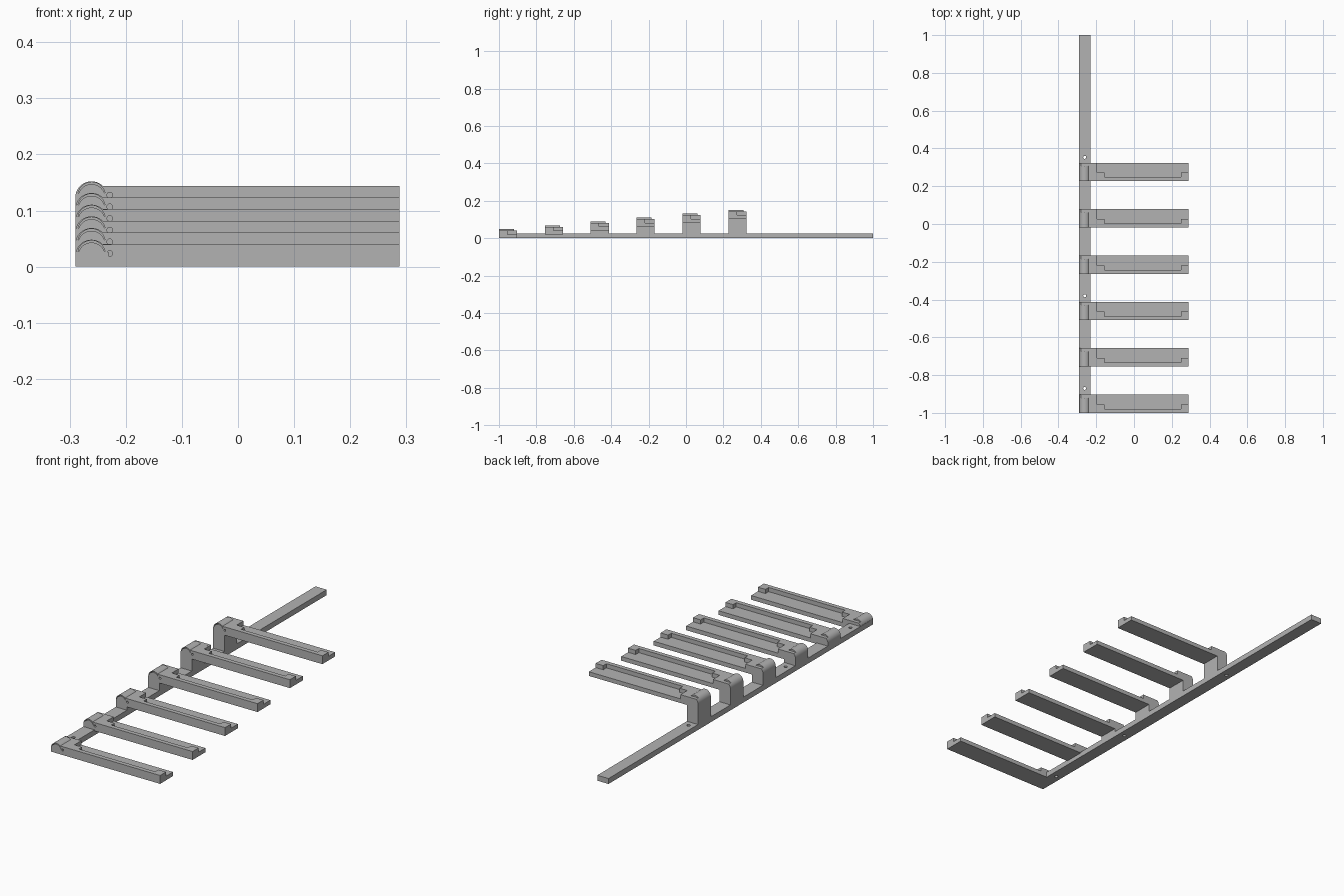
import bpy, bmesh, math
from mathutils import Vector

old = bpy.data.objects.get("Cube")
if old:
    bpy.data.objects.remove(old, do_unlink=True)

grey = bpy.data.materials.new("plain_grey")
grey.use_nodes = True
colour = (0.45, 0.45, 0.45, 1)
grey.diffuse_color = colour
grey.node_tree.nodes["Principled BSDF"].inputs["Base Color"].default_value = colour

LEFT, NECK, BLOCK, END = -0.29, -0.231, -0.197, 0.288   # x stations
DEPTH, STEP_Y, STEP_Z = 0.097, 0.2453, 0.0208
BAR_H, PLATE_H, RIM_H = 0.026, 0.02, 0.04
HUMP_X, HUMP_Z, HUMP_R = -0.261, 0.019, 0.029


def prism(name, points, direction):
    """Extrude a closed polygon of 3D points along a vector."""
    bm = bmesh.new()
    face = bm.faces.new([bm.verts.new(p) for p in points])
    out = bmesh.ops.extrude_face_region(bm, geom=[face])
    moved = [v for v in out["geom"] if isinstance(v, bmesh.types.BMVert)]
    bmesh.ops.translate(bm, verts=moved, vec=Vector(direction))
    bmesh.ops.recalc_face_normals(bm, faces=bm.faces)
    mesh = bpy.data.meshes.new(name)
    bm.to_mesh(mesh)
    bm.free()
    mesh.materials.append(grey)
    ob = bpy.data.objects.new(name, mesh)
    bpy.context.collection.objects.link(ob)
    return ob


def slab(name, outline, y, z, height):
    return prism(name, [(px, y + py, z) for px, py in outline], (0, 0, height))


def side_prism(name, outline, y, depth):
    return prism(name, [(px, y, pz) for px, pz in outline], (0, depth, 0))


def arc(cx, cz, r, start, stop, n=20):
    angles = [math.radians(start + (stop - start) * k / n) for k in range(n + 1)]
    return [(cx + r * math.cos(a), cz + r * math.sin(a)) for a in angles]


def cut(ob, cutter):
    """Subtract a cutter, then discard it."""
    cutter.hide_render = True
    mod = ob.modifiers.new("cut", 'BOOLEAN')
    mod.operation = 'DIFFERENCE'
    mod.solver = 'EXACT'
    mod.object = cutter
    bpy.context.view_layer.objects.active = ob
    bpy.ops.object.modifier_apply(modifier=mod.name)
    bpy.data.objects.remove(cutter, do_unlink=True)


def smooth(ob):
    bpy.ops.object.select_all(action='DESELECT')
    ob.select_set(True)
    bpy.context.view_layer.objects.active = ob
    bpy.ops.object.shade_smooth_by_angle(angle=math.radians(30))


def post_profile(base, cap):
    """Upright post with a rounded top and a block reaching towards the arm."""
    top = base + RIM_H
    hump = arc(HUMP_X, base + HUMP_Z, HUMP_R, 46, 180)
    if cap:
        hump = [p for p in hump if p[1] < top - 0.001]
        edge = math.sqrt(HUMP_R ** 2 - (RIM_H - HUMP_Z) ** 2)
        hump.insert(0, (HUMP_X - edge, top))
        hump = [p for p in hump if p[0] < HUMP_X]
    neck = [(NECK, 0), (NECK, base)] if base > 0 else []
    return ([(LEFT, 0)] + neck + [(BLOCK, base), (BLOCK, top)] + hump)


# Long base bar with screw holes
bar = slab("base_bar", [(LEFT, -1), (NECK, -1), (NECK, 1), (LEFT, 1)], 0, 0, BAR_H)
for hole_y in (-0.87, -0.38, 0.353):
    cut(bar, slab("screw_cutter", arc(-0.261, 0, 0.008, 0, 345, 23), hole_y, -0.1, 0.3))
smooth(bar)

# Stepped arm footprints: tall rim at the front, thin plate behind it
inner = [(END, 0.045), (0.248, 0.045), (0.248, 0.021),
         (-0.157, 0.021), (-0.157, 0.045), (BLOCK, 0.045)]
rim_outline = [(BLOCK, 0), (END, 0)] + inner
plate_outline = inner + [(BLOCK, DEPTH), (END, DEPTH)]

for i in range(6):
    y, base = -1 + STEP_Y * i, STEP_Z * i
    tag = f"_{i + 1}"

    # Post: round-topped front and flat-capped back
    post = side_prism("post" + tag, post_profile(base, False), y, 0.08)
    crescent = (arc(HUMP_X, base + 0.022, 0.0245, 12, 168)
                + arc(HUMP_X, base + 0.0185, 0.0245, 160, 20))
    cut(post, side_prism("crescent_cutter", crescent, y - 0.01, 0.03))
    cut(post, side_prism("pin_cutter", arc(-0.2285, base + 0.0235, 0.005, 0, 337.5, 15),
                         y - 0.01, 0.03))
    smooth(post)
    smooth(side_prism("post_back" + tag, post_profile(base, True), y + 0.08, DEPTH - 0.08))

    # Arm
    slab("arm_rim" + tag, rim_outline, y, base, RIM_H)
    slab("arm_plate" + tag, plate_outline, y, base, PLATE_H)
